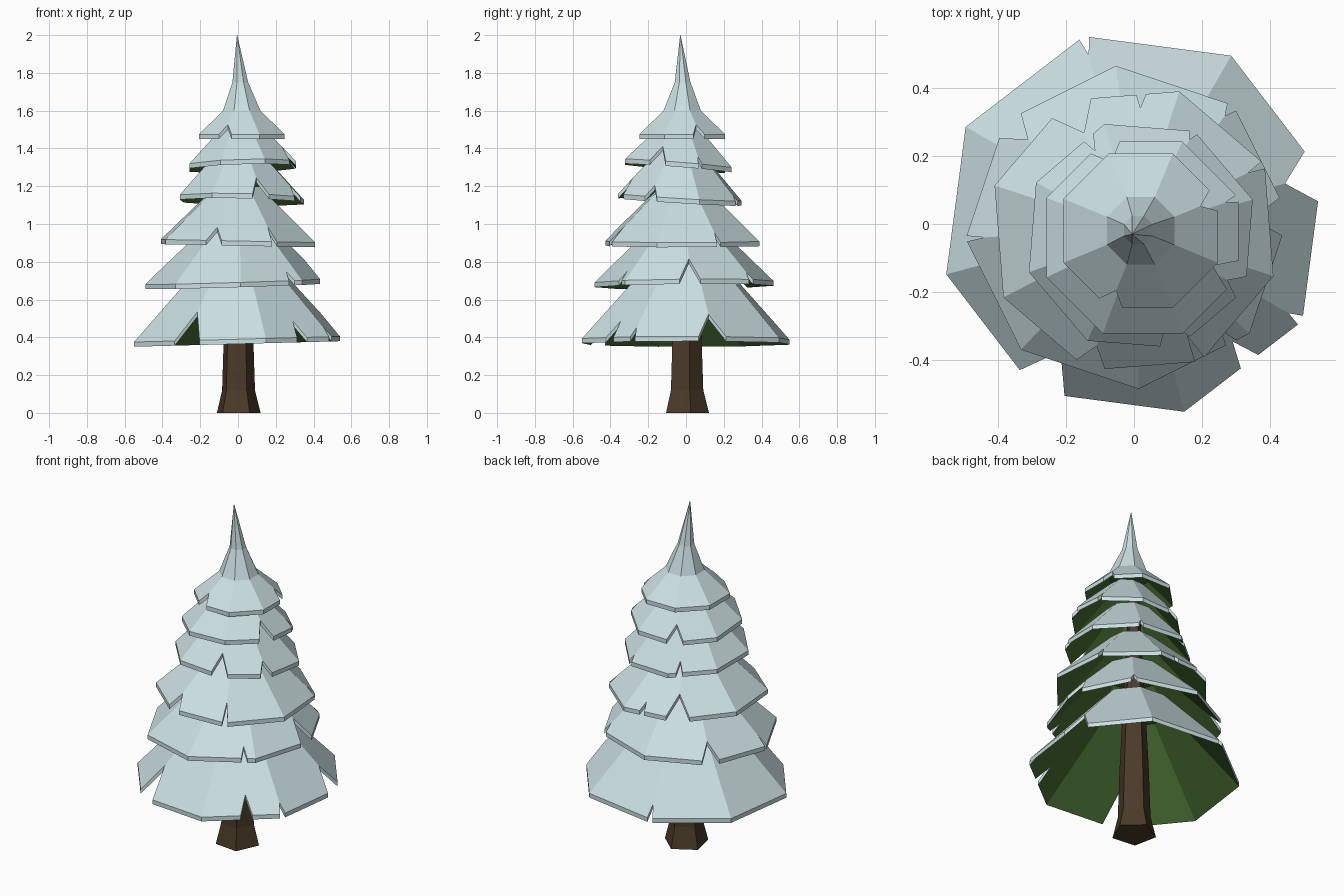
import bpy, bmesh, math
from mathutils import Vector

if "Cube" in bpy.data.objects:
    bpy.data.objects.remove(bpy.data.objects["Cube"])


def material(name, rgb):
    m = bpy.data.materials.new(name)
    m.diffuse_color = (*rgb, 1)
    m.use_nodes = True
    m.node_tree.nodes["Principled BSDF"].inputs["Base Color"].default_value = m.diffuse_color
    return m


SNOW = material("snow", (0.60, 0.74, 0.76))
GREEN = material("needle green", (0.06, 0.145, 0.03))
BARK = material("bark brown", (0.07, 0.043, 0.022))


def finish(name, bm, mats):
    bmesh.ops.remove_doubles(bm, verts=bm.verts, dist=0.0002)
    me = bpy.data.meshes.new(name)
    bm.to_mesh(me)
    bm.free()
    for m in mats:
        me.materials.append(m)
    ob = bpy.data.objects.new(name, me)
    bpy.context.collection.objects.link(ob)


def octagon(angle, rot, r):
    """Distance to the edge of a regular octagon at an angle (degrees)."""
    off = (angle - rot) % 45 - 22.5
    return r * math.cos(math.radians(22.5)) / math.cos(math.radians(off))


def branch_tier(name, rings, rot, tilt, notches, thick=0.025):
    """rings: (x, y, radius, z) from rim upward; notches: (angle, half width, height)."""
    # Rim stations: octagon corners plus three points for every notch
    stations = []
    for i in range(8):
        a = (rot + 45 * i) % 360
        if all(abs((a - n + 180) % 360 - 180) > w for n, w, h in notches):
            stations.append((a, 0))
    for n, w, h in notches:
        stations += [((n - w) % 360, 0), (n % 360, h), ((n + w) % 360, 0)]
    stations.sort()

    def point(ring, a):
        x, y, r, z = ring
        d = octagon(a, rot, r)
        x += d * math.cos(math.radians(a))
        y += d * math.sin(math.radians(a))
        return Vector((x, y, z + tilt[0] * x + tilt[1] * y))

    bm = bmesh.new()
    columns = []
    for a, h in stations:
        col = [point(r, a) for r in rings]
        col[0] = col[0].lerp(col[1], h / (rings[1][3] - rings[0][3]))
        outer = [bm.verts.new(p) for p in col]
        inner = [bm.verts.new(p - Vector((0, 0, thick))) for p in col[:2]]
        columns.append((outer, inner))
    for k, (o1, i1) in enumerate(columns):
        o2, i2 = columns[(k + 1) % len(columns)]
        for j in range(len(rings) - 1):
            bm.faces.new((o1[j], o2[j], o2[j + 1], o1[j + 1]))
        bm.faces.new((i1[0], i2[0], o2[0], o1[0]))               # snowy rim
        f = bm.faces.new((i1[0], i1[1], i2[1], i2[0]))           # green underside
        f.material_index = 1
    bm.faces.new([c[0][-1] for c in columns])
    f = bm.faces.new([c[1][1] for c in reversed(columns)])
    f.material_index = 1
    finish(name, bm, (SNOW, GREEN))


# Snowy branch tiers, bottom to top
branch_tier("branch_tier_1", [(0, 0, .57, .39), (0, 0, .19, .80)], 15, (.027, 0),
            [(240, 8, .15), (105, 1.5, .06), (15, 8, .12), (310, 3.5, .09), (330, 1.5, .05)])
branch_tier("branch_tier_2", [(-.02, -.01, .475, .695), (0, -.01, .15, 1.01)], 4, (.03, .01),
            [(139, 6, .08), (4, 7, .11), (49, 2, .04), (184, 1, .05), (312, 2, .05)])
branch_tier("branch_tier_3", [(0, -.02, .43, .91), (0, -.02, .12, 1.20)], 27, (-.02, 0),
            [(117, 9, .10), (252, 6, .07), (297, 2, .08), (27, 1.5, .05), (87, 2, .04)])
branch_tier("branch_tier_4", [(.02, -.035, .345, 1.14), (.01, -.03, .12, 1.38)], 18, (-.02, -.06),
            [(288, 8, .09), (333, 6, .06), (118, 3, .05), (63, 2, .03)])
branch_tier("branch_tier_5", [(.025, -.04, .305, 1.315), (.02, -.03, .09, 1.53)], 22.5, (.03, -.08),
            [(337.5, 9, .08), (22.5, 2, .04), (112.5, 9, .07)])
branch_tier("crown", [(.02, -.02, .245, 1.475), (.02, -.02, .107, 1.60),
                      (.012, -.018, .045, 1.75), (-.005, -.03, .001, 2.0)], 22.5, (0, 0),
            [(247.5, 9, .05), (22.5, 8, .05)])

# Five-sided trunk with flared foot, running up inside the tiers
bm = bmesh.new()
loops = []
for r, z in ((.122, 0), (.092, .12), (.082, .42), (.03, 1.45)):
    loops.append([bm.verts.new((r * math.cos(math.radians(72 * i - 60)),
                                r * math.sin(math.radians(72 * i - 60)), z)) for i in range(5)])
for lo, hi in zip(loops, loops[1:]):
    for i in range(5):
        j = (i + 1) % 5
        bm.faces.new((lo[i], lo[j], hi[j], hi[i]))
bm.faces.new(loops[0][::-1])
bm.faces.new(loops[-1])
finish("trunk", bm, (BARK,))
